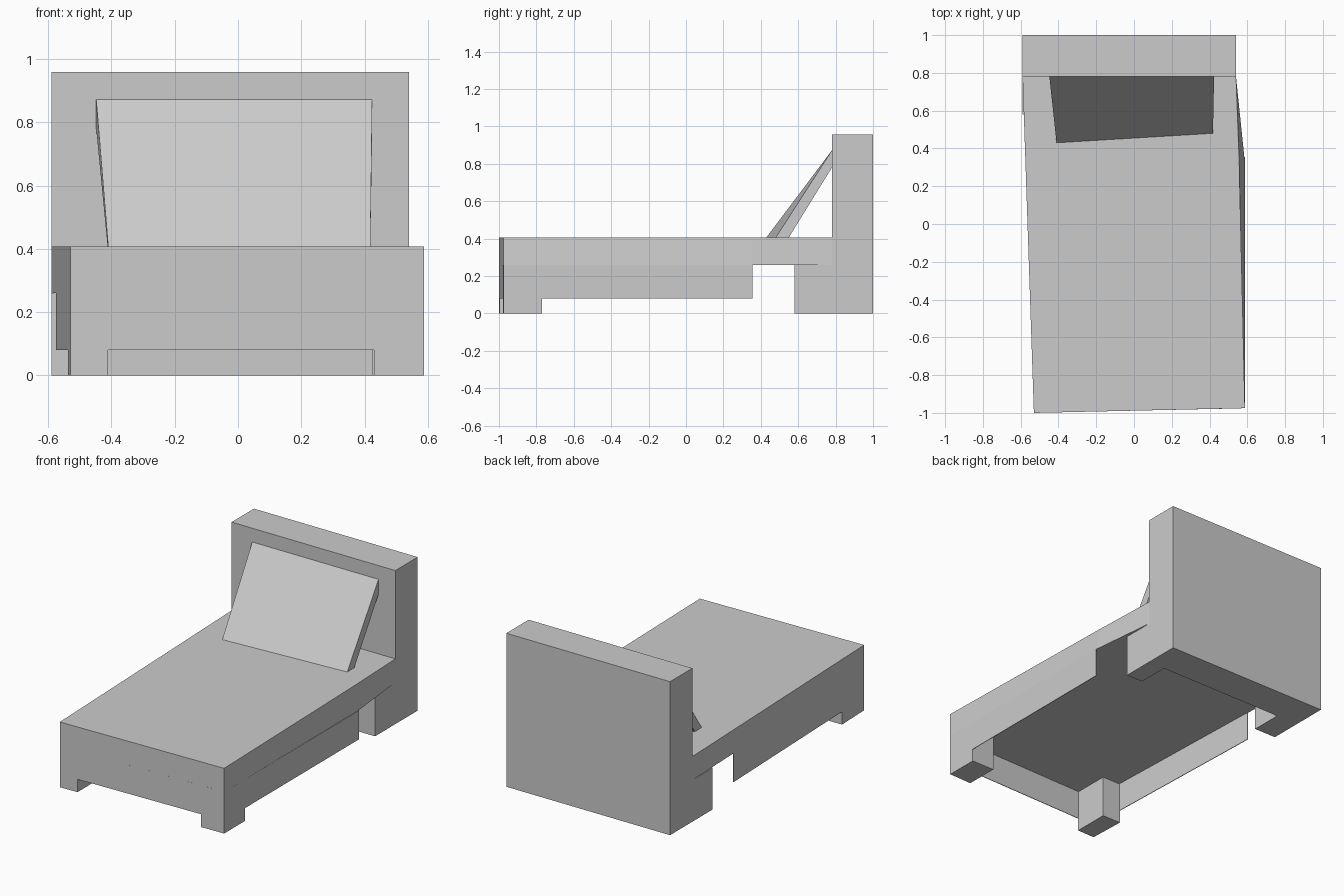
import bpy
import bmesh

if "Cube" in bpy.data.objects:
    bpy.data.objects.remove(bpy.data.objects["Cube"])

grey = bpy.data.materials.new("plain grey")
grey.diffuse_color = (0.6, 0.6, 0.6, 1)
grey.use_nodes = True
grey.node_tree.nodes["Principled BSDF"].inputs["Base Color"].default_value = grey.diffuse_color


def loft(name, lower, upper):
    """Closed solid between two matching 3D outlines."""
    bm = bmesh.new()
    a = [bm.verts.new(p) for p in lower]
    b = [bm.verts.new(p) for p in upper]
    n = len(a)
    bm.faces.new(a)
    bm.faces.new(b)
    for i in range(n):
        j = (i + 1) % n
        bm.faces.new((a[i], a[j], b[j], b[i]))
    bmesh.ops.recalc_face_normals(bm, faces=bm.faces)
    mesh = bpy.data.meshes.new(name)
    bm.to_mesh(mesh)
    bm.free()
    mesh.materials.append(grey)
    obj = bpy.data.objects.new(name, mesh)
    bpy.context.collection.objects.link(obj)
    return obj


def prism(name, outline, z0, z1, upper=None):
    """Upright solid from an xy outline, optionally with a different top."""
    return loft(name, [(x, y, z0) for x, y in outline],
                [(x, y, z1) for x, y in upper or outline])


def left_x(y):
    """The left flank leans outward toward the head."""
    return -0.53 - 0.06 * (y + 1) / 1.78


FOOT, HEAD, UNDER, TOP = -0.975, 0.78, 0.26, 0.407

# Mattress slab, slightly skewed, its right flank twisting near the head
front = [(-0.53, -1.0), (0.587, FOOT)]
back = [(0.54, HEAD), (-0.59, HEAD)]
prism("mattress", front + [(0.584, 0.355)] + back, UNDER, TOP,
      front + [(0.556, 0.355)] + back)

# Headboard
prism("headboard", [(-0.59, HEAD), (0.54, HEAD), (0.54, 1.0), (-0.59, 1.0)], 0, 0.958)

# Legs
prism("front_left_leg", [(-0.53, -1.0), (-0.41, -0.997), (-0.41, -0.77),
                         (left_x(-0.77), -0.77)], 0, UNDER)
prism("front_right_leg", [(0.43, -0.979), (0.587, FOOT), (0.587, -0.77),
                          (0.43, -0.77)], 0, UNDER)
prism("back_left_leg", [(-0.59, 0.58), (-0.44, 0.58), (-0.44, HEAD),
                        (-0.59, HEAD)], 0, UNDER)
prism("back_right_leg", [(0.425, 0.58), (0.54, 0.58), (0.54, HEAD),
                         (0.425, HEAD)], 0, UNDER)

# Thin skirts hanging below the mattress
T, LOW = 0.004, 0.08
prism("front_skirt", [(-0.42, -0.9975), (0.44, -0.9785), (0.44, -0.9785 + T),
                      (-0.42, -0.9975 + T)], LOW, UNDER)
prism("left_skirt", [(left_x(-0.78), -0.78), (left_x(-0.78) + T, -0.78),
                     (left_x(0.355) + T, 0.355), (left_x(0.355), 0.355)], LOW, UNDER)
prism("right_skirt", [(0.587 - T, -0.78), (0.587, -0.78), (0.587, 0.355),
                      (0.587 - T, 0.355)], LOW, UNDER)

# Pillow leaning on the headboard
loft("pillow",
     [(-0.41, 0.43, TOP), (0.418, 0.48, TOP), (0.418, 0.55, TOP), (-0.412, 0.50, TOP)],
     [(-0.448, HEAD, 0.872), (0.424, HEAD, 0.872), (0.424, HEAD, 0.78), (-0.448, HEAD, 0.78)])
